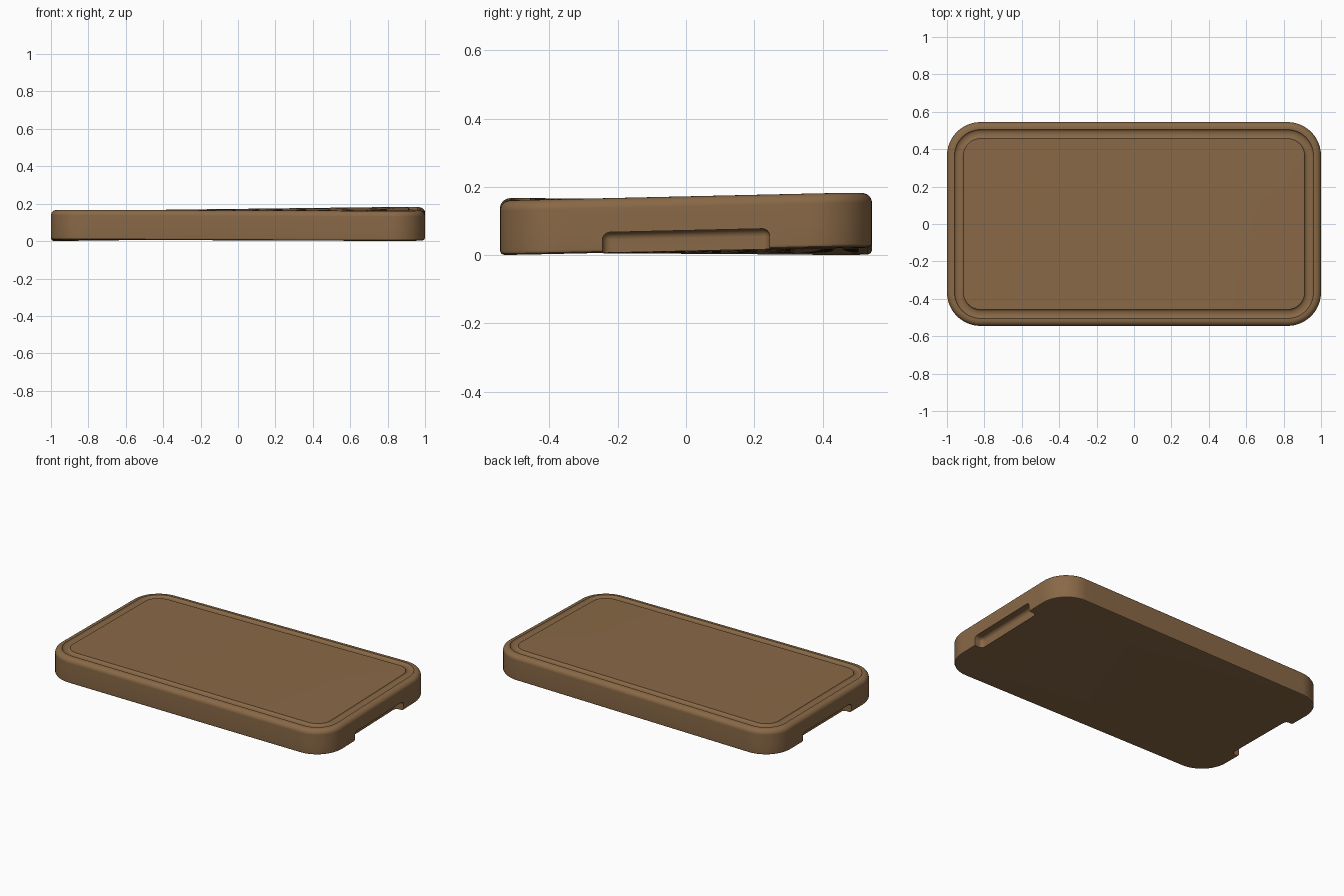
import bpy, bmesh, math
from mathutils import Vector

if "Cube" in bpy.data.objects:
    bpy.data.objects.remove(bpy.data.objects["Cube"])

HALF_X, HALF_Y, RADIUS, THICK = 1.0, 0.545, 0.18, 0.16

wood = bpy.data.materials.new("warm brown wood")
wood.use_nodes = True
colour = (0.25, 0.14, 0.062, 1)
wood.diffuse_color = colour
wood.node_tree.nodes["Principled BSDF"].inputs["Base Color"].default_value = colour


def rounded_ring(bm, inset, z, steps=12):
    """Rounded rectangle of vertices, shrunk evenly by inset."""
    r = RADIUS - inset
    ring = []
    for quarter, (sx, sy) in enumerate(((1, 1), (-1, 1), (-1, -1), (1, -1))):
        for i in range(steps + 1):
            a = (quarter + i / steps) * math.pi / 2
            ring.append(bm.verts.new((sx * (HALF_X - RADIUS) + r * math.cos(a),
                                      sy * (HALF_Y - RADIUS) + r * math.sin(a), z)))
    return ring


def make_object(name, bm):
    mesh = bpy.data.meshes.new(name)
    bmesh.ops.recalc_face_normals(bm, faces=bm.faces)
    bm.to_mesh(mesh)
    bm.free()
    mesh.materials.append(wood)
    obj = bpy.data.objects.new(name, mesh)
    bpy.context.collection.objects.link(obj)
    return obj


# Edge profile: soft foot, side wall, rounded rim, juice groove
profile = [(0.012, 0), (0.004, 0.004), (0, 0.012), (0, 0.07)]
for i in range(7):
    a = i / 6 * math.pi / 2
    profile.append((0.03 * (1 - math.cos(a)), THICK - 0.03 * (1 - math.sin(a))))
for i in range(9):
    a = i / 8 * math.pi
    profile.append((0.064 - 0.024 * math.cos(a), THICK - 0.012 * math.sin(a)))
profile.append((0.1, THICK))

# Board body lofted from the profile
bm = bmesh.new()
rings = [rounded_ring(bm, inset, z) for inset, z in profile]
for low, high in zip(rings, rings[1:]):
    for i in range(len(low)):
        j = (i + 1) % len(low)
        bm.faces.new((low[i], low[j], high[j], high[i]))
bm.faces.new(rings[0])
bm.faces.new(rings[-1])
board = make_object("cutting_board", bm)

# Finger grips cut under both short ends
for side, label in ((1, "left"), (-1, "right")):
    bm = bmesh.new()
    bmesh.ops.create_cube(bm, size=1)
    for v in bm.verts:
        v.co = Vector((side * HALF_X + v.co.x * 0.11, v.co.y * 0.49, 0.005 + v.co.z * 0.11))
    bmesh.ops.bevel(bm, geom=bm.edges[:], offset=0.022, segments=5, profile=0.5, affect='EDGES')
    cutter = make_object(label + "_grip_cutter", bm)
    cut = board.modifiers.new(label + "_grip", 'BOOLEAN')
    cut.operation, cut.solver, cut.object = 'DIFFERENCE', 'EXACT', cutter

# Bake the cuts, then remove the cutters
graph = bpy.context.evaluated_depsgraph_get()
board.data = bpy.data.meshes.new_from_object(board.evaluated_get(graph))
board.modifiers.clear()
for label in ("left", "right"):
    bpy.data.objects.remove(bpy.data.objects[label + "_grip_cutter"])

# Slice into a grid and give the wood its slight warp
bm = bmesh.new()
bm.from_mesh(board.data)
for axis, half, count in ((0, HALF_X, 12), (1, HALF_Y, 8)):
    for i in range(1, count):
        point, normal = Vector(), Vector()
        point[axis] = half * 0.8 * (2 * i / count - 1)
        normal[axis] = 1
        bmesh.ops.bisect_plane(bm, geom=bm.verts[:] + bm.edges[:] + bm.faces[:],
                               plane_co=point, plane_no=normal, dist=1e-5)
for v in bm.verts:
    u, w = v.co.x / HALF_X, v.co.y / HALF_Y
    v.co.z += 0.0083 + 0.0043 * (u + w) + 0.0083 * u * w
bm.to_mesh(board.data)
bm.free()

# Smooth shading with crisp grip edges
bpy.ops.object.select_all(action='DESELECT')
board.select_set(True)
bpy.context.view_layer.objects.active = board
bpy.ops.object.shade_smooth_by_angle(angle=math.radians(35))
weighted = board.modifiers.new("even_shading", 'WEIGHTED_NORMAL')
weighted.keep_sharp = True
